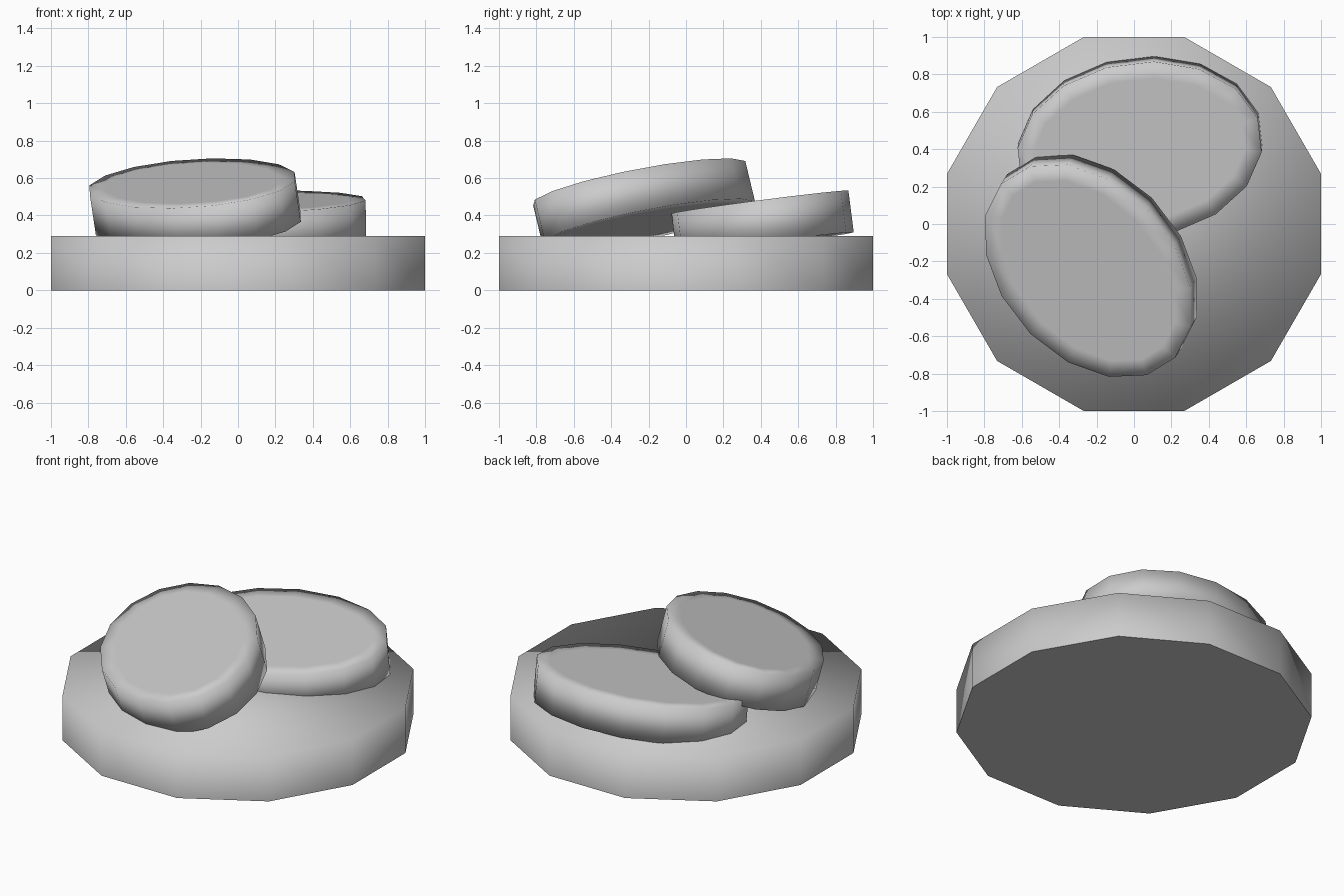
import bpy, bmesh
from math import radians, cos
from mathutils import Matrix, Vector

if "Cube" in bpy.data.objects:
    bpy.data.objects.remove(bpy.data.objects["Cube"])


def add_object(name, bm):
    mesh = bpy.data.meshes.new(name)
    bm.to_mesh(mesh)
    bm.free()
    obj = bpy.data.objects.new(name, mesh)
    bpy.context.collection.objects.link(obj)
    return obj


def add_drum(bm, sides, height, phase):
    # unit-radius cylinder with its top at z = 0
    bmesh.ops.create_cone(bm, cap_ends=True, segments=sides,
                          radius1=1, radius2=1, depth=height)
    bmesh.ops.rotate(bm, verts=bm.verts, cent=(0, 0, 0),
                     matrix=Matrix.Rotation(phase, 3, 'Z'))
    bmesh.ops.translate(bm, verts=bm.verts, vec=(0, 0, -height / 2))
    for f in bm.faces:
        f.smooth = True


def tilted_disc(name, centre, slope_x, slope_y, turn, phase):
    bm = bmesh.new()
    add_drum(bm, 16, 0.225, radians(phase))
    bmesh.ops.scale(bm, verts=bm.verts, vec=(0.66, 0.473, 1))
    bm.normal_update()
    # inset caps keep the middle flat while the rim shades softly
    caps = [f for f in bm.faces if abs(f.normal.z) > 0.9]
    bmesh.ops.inset_individual(bm, faces=caps, thickness=0.09)
    for f in bm.faces:
        f.smooth = True
    obj = add_object(name, bm)
    normal = Vector((-slope_x, -slope_y, 1)).normalized()
    tilt = Vector((0, 0, 1)).rotation_difference(normal).to_matrix().to_4x4()
    obj.matrix_world = (Matrix.Translation(centre) @ tilt
                        @ Matrix.Rotation(radians(turn), 4, 'Z'))
    return obj


# Twelve-sided base slab, flat underneath
bm = bmesh.new()
add_drum(bm, 12, 0.29, radians(15))
r = 1 / cos(radians(15))
bmesh.ops.scale(bm, verts=bm.verts, vec=(r, r, 1))
bmesh.ops.translate(bm, verts=bm.verts, vec=(0, 0, 0.29))
bm.normal_update()
for f in bm.faces:
    f.smooth = f.normal.z > -0.9
add_object("base_slab", bm)

# Two oval discs resting on the slab, the front one leaning on the back one
tilted_disc("back_disc", (0.03, 0.395, 0.472), 0.015, 0.128, 8, 10)
tilted_disc("front_disc", (-0.245, -0.25, 0.572), 0.15, 0.24, -49, 5)
